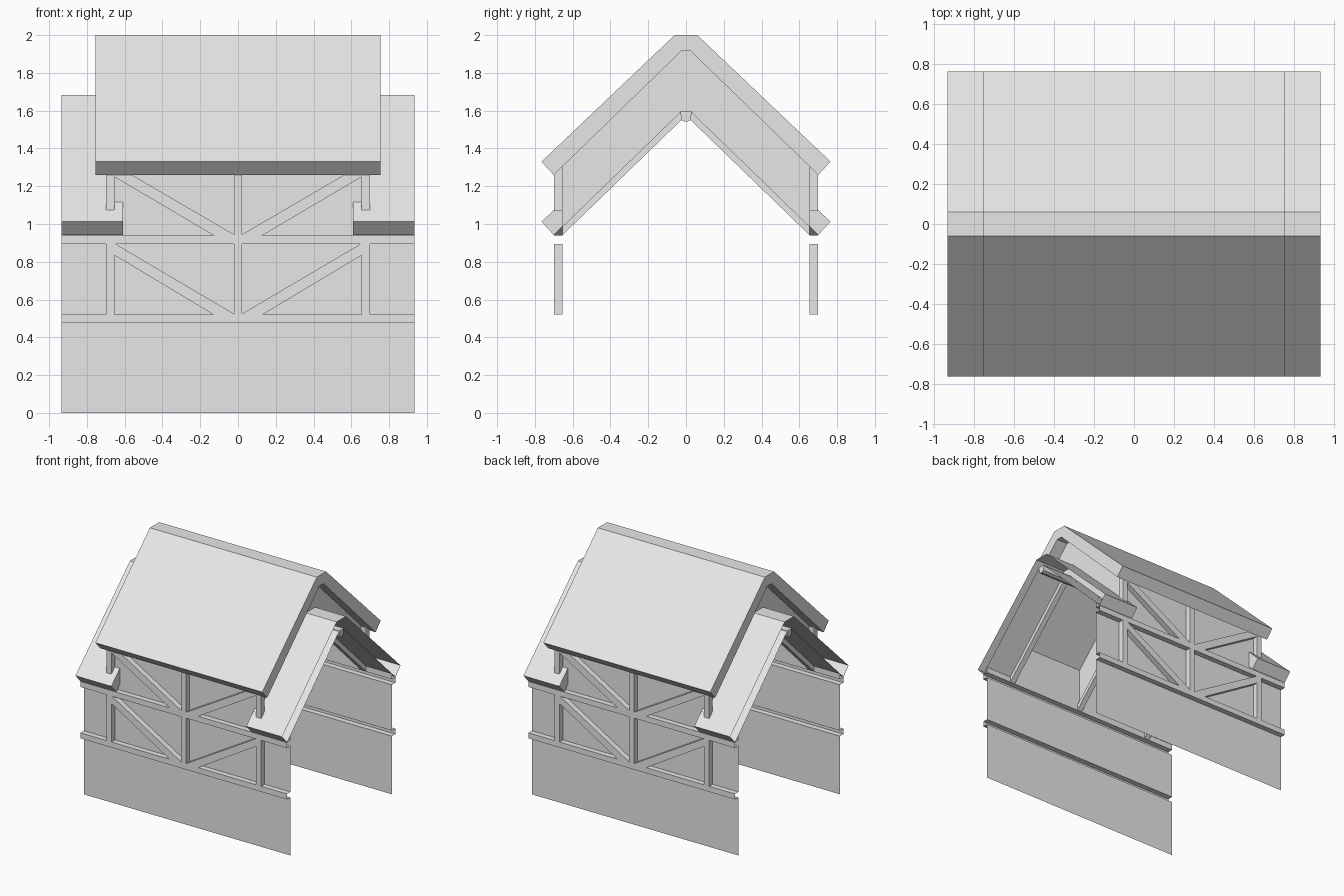
import bpy
import bmesh

if "Cube" in bpy.data.objects:
    bpy.data.objects.remove(bpy.data.objects["Cube"], do_unlink=True)

grey = bpy.data.materials.new("plain_grey")
grey.use_nodes = True
colour = (0.8, 0.8, 0.8, 1)
grey.diffuse_color = colour
grey.node_tree.nodes["Principled BSDF"].inputs["Base Color"].default_value = colour

LENGTH = 0.935   # half length of the side walls
WALL = 0.655     # wall planes, in x and in y
FACE = 0.70      # outer face of the timbers
STUD = 0.022     # half width of the middle timbers
DROP = 0.318     # how far the end roofs sit below the main roof


def prism(name, pts, axis, a, b, cap_a=True, cap_b=True, closed=True, mirror=""):
    """Sweep a profile along x (points y, z) or along y (points x, z)."""
    def place(p, d):
        return (d, p[0], p[1]) if axis == "x" else (p[0], d, p[1])
    bm = bmesh.new()
    start = [bm.verts.new(place(p, a)) for p in pts]
    if a == b:
        bm.faces.new(start)
    else:
        end = [bm.verts.new(place(p, b)) for p in pts]
        n = len(pts)
        for i in range(n if closed else n - 1):
            j = (i + 1) % n
            bm.faces.new((start[i], start[j], end[j], end[i]))
        if cap_a:
            bm.faces.new(start)
        if cap_b:
            bm.faces.new(end)
    bmesh.ops.recalc_face_normals(bm, faces=bm.faces)
    mesh = bpy.data.meshes.new(name)
    bm.to_mesh(mesh)
    bm.free()
    mesh.materials.append(grey)
    obj = bpy.data.objects.new(name, mesh)
    bpy.context.collection.objects.link(obj)
    if mirror:
        mod = obj.modifiers.new("mirror", "MIRROR")
        mod.use_axis = ("x" in mirror, "y" in mirror, False)
        mod.use_mirror_merge = False
    return obj


def rect(u0, u1, z0, z1):
    return [(u0, z0), (u1, z0), (u1, z1), (u0, z1)]


def both_sides(upper, lower):
    """Full gable-shaped band from its upper and lower edges on one side."""
    flip = lambda line: [(-u, z) for u, z in reversed(line)]
    return flip(upper) + upper + lower[::-1] + flip(lower)[::-1]


def lowered(pts):
    return [(u, z - DROP) for u, z in pts]


# Roofs: a closed main roof and two lower hollow end roofs
roof_top = [(0.06, 2.0), (0.765, 1.33)]
roof_under = [(0.025, 1.915), (FACE, 1.26)]
roof = both_sides(roof_top, roof_under)
prism("main_roof", roof, "x", -0.755, 0.755)
prism("end_roof", lowered(roof), "x", WALL, LENGTH, False, False, mirror="x")
eave = lowered([(WALL, 1.435), (0.765, 1.33), (FACE, 1.26), (WALL, 1.304)])
prism("end_roof_eave", eave, "x", 0.61, WALL, True, False, closed=False, mirror="xy")

# Gable panels and the partition between the roof levels, with rafters below
inner_top = [(0.025, 1.915), (WALL, 1.304)]
inner_low = lowered(inner_top)
panel = both_sides(inner_top, inner_low)
prism("gable_panel", panel, "x", WALL, WALL, mirror="x")
prism("partition_panel", panel, "x", 0, 0)
rafter = inner_low + [(WALL, 0.94), (0.025, 1.55)]
prism("gable_rafter", rafter, "x", WALL, FACE, mirror="xy")
prism("partition_rafter", rafter, "x", -STUD, STUD, mirror="y")
ridge = [(-0.03, 1.597), (-0.025, 1.55), (0, 1.54), (0.025, 1.55), (0.03, 1.597)]
prism("ridge_beam", ridge, "x", -LENGTH, LENGTH)

# Side walls, left open behind the beams
prism("lower_wall", rect(-LENGTH, LENGTH, 0, 0.475), "y", WALL, WALL, mirror="y")
prism("middle_wall", rect(-LENGTH, LENGTH, 0.52, 0.895), "y", WALL, WALL, mirror="y")
prism("upper_wall", rect(-WALL, WALL, 0.94, 1.304), "y", WALL, WALL, mirror="y")
prism("upper_wall_end", rect(WALL, LENGTH, 0.94, 0.986), "y", WALL, WALL, mirror="xy")

# Long horizontal beams, as open channels
for name, z0, z1 in (("lower_beam", 0.475, 0.52), ("upper_beam", 0.895, 0.94)):
    channel = [(WALL, z0), (FACE, z0), (FACE, z1), (WALL, z1)]
    prism(name, channel, "x", -LENGTH, LENGTH, False, False, closed=False, mirror="y")

# Studs, corner posts and diagonal braces
for name, z0, z1, post_z in (("lower", 0.52, 0.895, 0.52), ("upper", 0.94, 1.3, 1.07)):
    prism(name + "_stud", rect(-STUD, STUD, z0, z1), "y", WALL, FACE, mirror="y")
    prism(name + "_post", rect(WALL, FACE, post_z, z1), "y", WALL, FACE, mirror="xy")
    tip = (0.65, 0.835) if name == "lower" else (0.63, 1.25)
    brace = [(STUD, z0), (0.13, z0), (WALL, tip[1]), (WALL, z1), (tip[0], z1),
             (STUD, z0 + 0.005)]
    prism(name + "_brace", brace, "y", WALL, FACE, mirror="xy")
